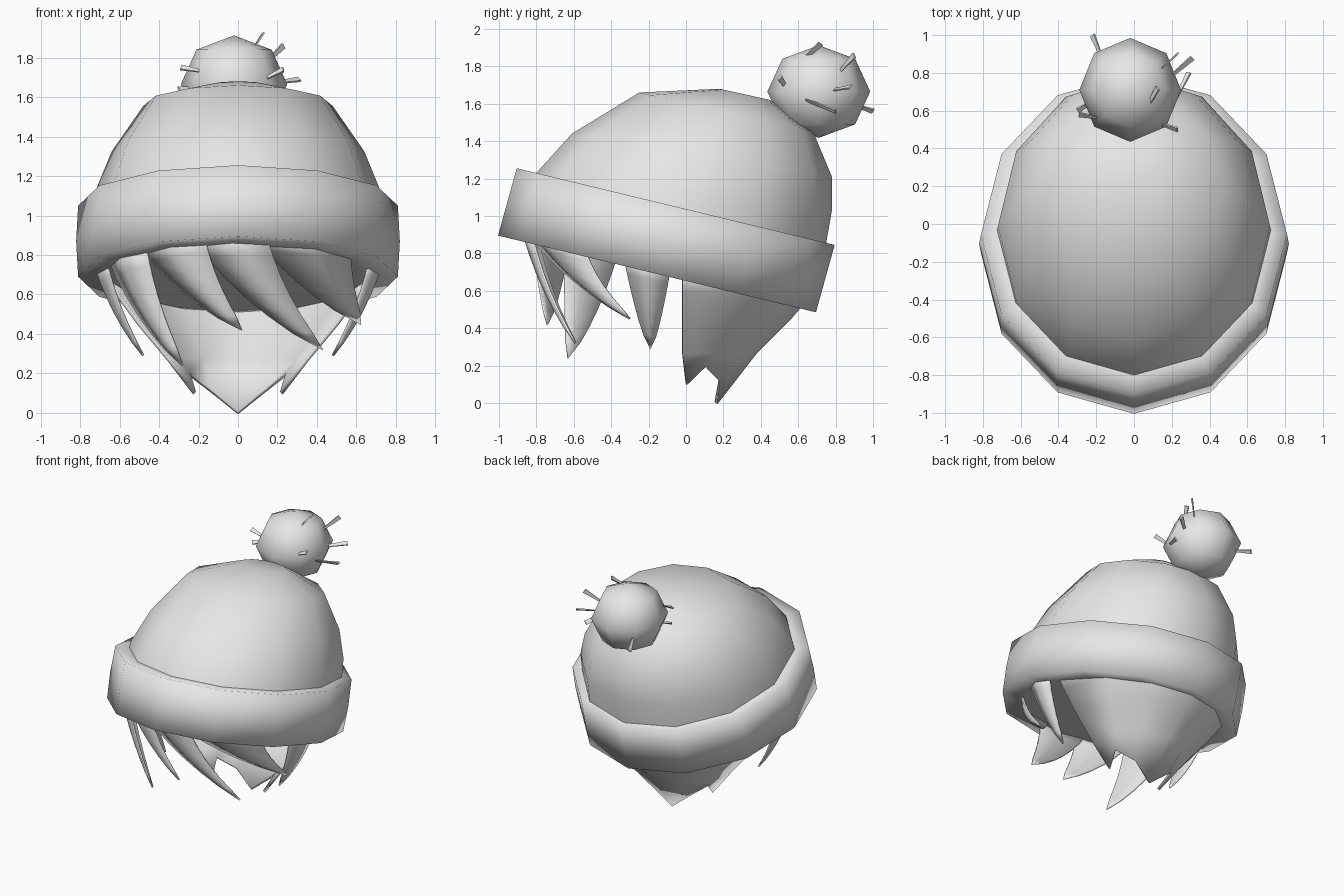
import bpy, bmesh, math
from mathutils import Vector

cube = bpy.data.objects.get("Cube")
if cube:
    bpy.data.objects.remove(cube)

grey = bpy.data.materials.new("light_grey")
grey.use_nodes = True
colour = (0.8, 0.8, 0.8, 1)
grey.diffuse_color = colour
grey.node_tree.nodes["Principled BSDF"].inputs["Base Color"].default_value = colour


def finish(name, bm, angle=50, thickness=0):
    bmesh.ops.recalc_face_normals(bm, faces=bm.faces)
    mesh = bpy.data.meshes.new(name)
    bm.to_mesh(mesh)
    bm.free()
    mesh.materials.append(grey)
    ob = bpy.data.objects.new(name, mesh)
    bpy.context.collection.objects.link(ob)
    if thickness:
        mod = ob.modifiers.new("thickness", 'SOLIDIFY')
        mod.thickness = thickness
        mod.offset = 0
    bpy.ops.object.select_all(action='DESELECT')
    bpy.context.view_layer.objects.active = ob
    ob.select_set(True)
    bpy.ops.object.shade_smooth_by_angle(angle=math.radians(angle))


def skin(bm, rows, closed):
    """Bridge rows of points with quads; returns the vertex rows."""
    vs = [[bm.verts.new(p) for p in row] for row in rows]
    n = len(rows[0])
    for a, b in zip(vs, vs[1:]):
        for i in range(n if closed else n - 1):
            j = (i + 1) % n
            bm.faces.new((a[i], a[j], b[j], b[i]))
    return vs


def ring(front, back, rx, sides=12):
    """Tilted ellipse given its front and back (y, z) points."""
    f, b = Vector((0, *front)), Vector((0, *back))
    mid, half = (f + b) / 2, (f - b) / 2
    turn = [2 * math.pi * i / sides for i in range(sides)]
    return [mid + half * math.cos(t) + Vector((rx * math.sin(t), 0, 0)) for t in turn]


# Hat crown, leaning back
bm = bmesh.new()
rows = skin(bm, [
    ring((-0.85, 1.10), (0.74, 0.80), 0.73),
    ring((-0.80, 1.23), (0.78, 1.03), 0.72),
    ring((-0.61, 1.44), (0.78, 1.21), 0.64),
    ring((-0.25, 1.66), (0.68, 1.45), 0.48),
    ring((0.18, 1.68), (0.45, 1.62), 0.17)], True)
bm.faces.new(rows[-1])
finish("hat_crown", bm, 60)

# Folded brim: soft tilted band, closed flat underneath
bm = bmesh.new()
profile = [(0, 0.80, 0.65), (0, 1.0, 0.81), (0.5, 1.0, 0.82),
           (1, 1.0, 0.81), (1, 0.85, 0.70)]
rows = []
for h, s, rx in profile:
    centre = Vector((-0.155 + 0.1 * h, 0.69 + 0.36 * h))
    half = Vector((0.85, -0.205)) * s
    rows.append(ring(centre - half, centre + half, rx))
rows = skin(bm, rows, True)
bm.faces.new(rows[0])
finish("hat_brim", bm, 125)

# Pompom
bm = bmesh.new()
bmesh.ops.create_uvsphere(bm, u_segments=8, v_segments=4, radius=0.275)
bmesh.ops.scale(bm, vec=(0.98, 1, 0.9), verts=bm.verts)
bmesh.ops.translate(bm, vec=(-0.02, 0.71, 1.665), verts=bm.verts)
finish("pompom", bm, 80)

# Loose yarn ends: flat slips widening to the tip
yarn = [((0.07, 0.62, 1.83), (0.125, 0.72, 1.92)),
        ((0.14, 0.82, 1.77), (0.23, 0.90, 1.86)),
        ((0.17, 0.76, 1.67), (0.31, 0.88, 1.69)),
        ((0.11, 0.54, 1.68), (0.23, 0.50, 1.74)),
        ((-0.18, 0.56, 1.73), (-0.29, 0.58, 1.75)),
        ((-0.17, 0.88, 1.60), (-0.22, 1.00, 1.56)),
        ((0.21, 0.64, 1.62), (0.29, 0.80, 1.56)),
        ((-0.20, 0.66, 1.645), (-0.30, 0.60, 1.64))]
bm = bmesh.new()
for start, end in yarn:
    a, b = Vector(start), Vector(end)
    axis = (b - a).normalized()
    u = axis.orthogonal().normalized()
    v = axis.cross(u)
    rows = skin(bm, [[p + u * r * math.cos(k) + v * 0.35 * r * math.sin(k)
                      for k in (math.pi / 4 + q * math.pi / 2 for q in range(4))]
                     for p, r in ((a, 0.01), (b, 0.022))], True)
    bm.faces.new(rows[-1])
finish("pompom_yarn", bm, 30)

# Back hair: half shell narrowing to a ragged point
bm = bmesh.new()
ends = [(0.22, 0.0, 0.10), (0.25, 0.10, 0.20), (0.14, 0.18, 0.115), (0, 0.16, 0.0)]
ends += [(-x, y, z) for x, y, z in reversed(ends[:3])]
levels = [(0.70, 0.67, 0.73), (0.60, 0.61, 0.70), (0.45, 0.50, 0.57), (0.27, 0.35, 0.39)]
rows = []
for z, rx, ry in levels:
    rows.append([(rx * math.cos(t), -0.02 + ry * math.sin(t), z)
                 for t in (math.pi * i / 6 for i in range(7))])
rows.append(ends)
skin(bm, rows, False)
finish("back_hair", bm, 80, 0.02)


# Hair locks: curved, ridged strands hanging under the brim
def rim(deg):
    t = math.radians(deg)
    y = -0.12 - 0.72 * math.cos(t)
    return Vector((0.7 * math.sin(t), y, 0.70 - 0.245 * y))


def lock(name, a0, a1, tip, steps=6):
    left, right, tip = rim(a0), rim(a1), Vector(tip)
    base = rim((a0 + a1) / 2)
    bend = base.lerp(tip, 0.32)
    bend.z = base.z + (tip.z - base.z) * 0.55
    out = Vector((base.x, base.y + 0.12, 0)).normalized()
    bm = bmesh.new()
    rows = []
    for i in range(steps):
        t = i / steps
        c = base.lerp(bend, t).lerp(bend.lerp(tip, t), t)
        w = (1 - t) ** 0.75
        rows.append([c + (left - base) * w, c + out * 0.03 * w, c + (right - base) * w])
    vs = skin(bm, rows, False)
    point = bm.verts.new(tip)
    for i in range(2):
        bm.faces.new((vs[-1][i], vs[-1][i + 1], point))
    finish(name, bm, 50, 0.012)


lock("fringe_outer_right", -70, -42, (-0.28, -0.63, 0.24))
lock("fringe_inner_right", -46, -14, (0.02, -0.74, 0.42))
lock("fringe_middle", -20, 12, (0.43, -0.59, 0.32))
lock("fringe_left", 6, 54, (0.62, -0.30, 0.45))
for side, word in ((1, "left"), (-1, "right")):
    lock("temple_lock_" + word, side * 73, side * 93, (side * 0.48, -0.19, 0.29))
